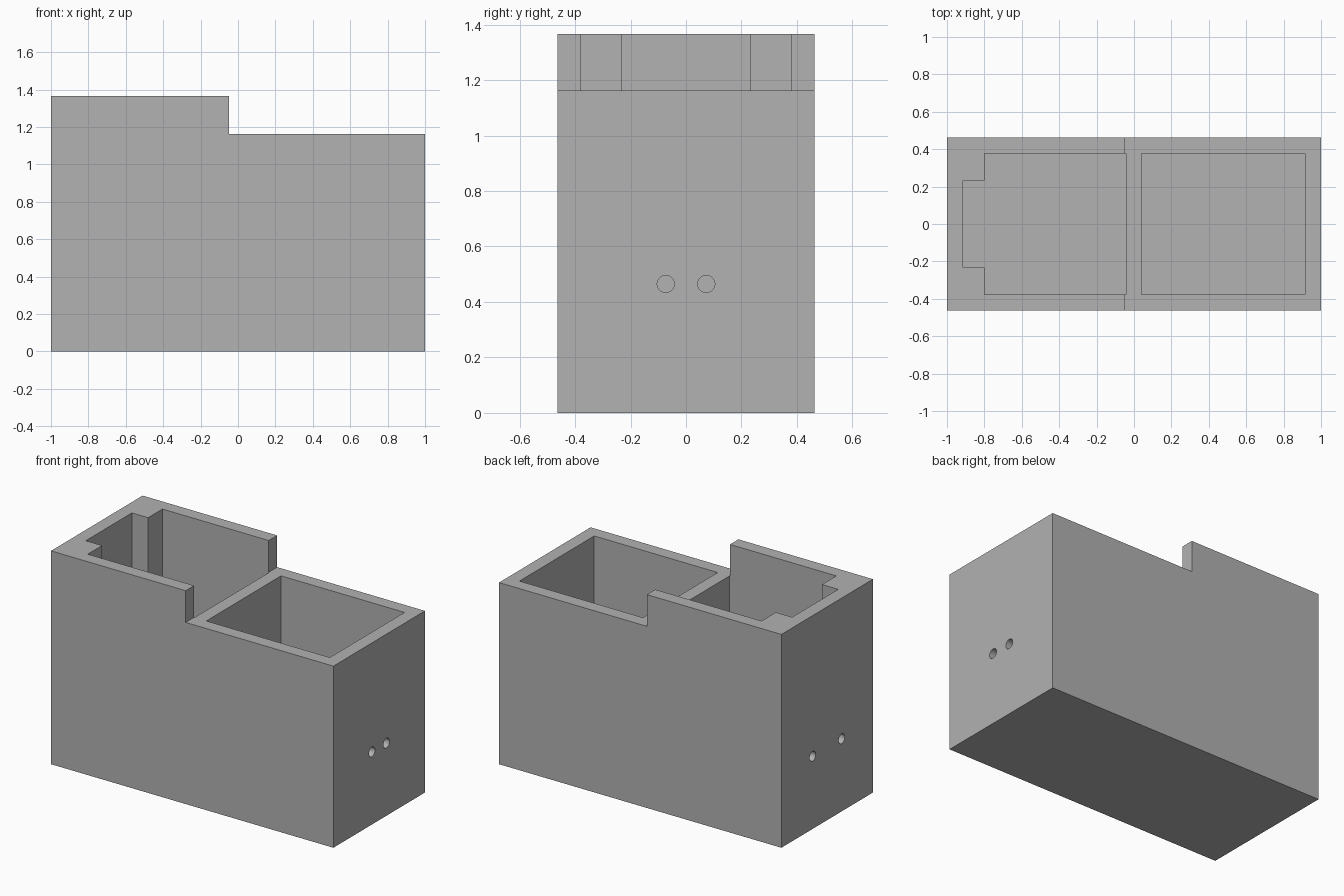
import bpy, bmesh, math
from mathutils import Vector, Matrix

cube = bpy.data.objects.get("Cube")
if cube:
    bpy.data.objects.remove(cube, do_unlink=True)

# Main dimensions
HALF_Y, WALL, FLOOR = 0.463, 0.085, 0.085
LOW, HIGH, STEP_X = 1.163, 1.366, -0.047
INNER_Y = HALF_Y - WALL
HOLE_Z, HOLE_R = 0.465, 0.031

grey = bpy.data.materials.new("plain grey")
grey.use_nodes = True
colour = (0.445, 0.445, 0.445, 1)
grey.diffuse_color = colour
grey.node_tree.nodes["Principled BSDF"].inputs["Base Color"].default_value = colour


def prism(name, points, direction):
    """Extrude a flat outline into a closed solid."""
    bm = bmesh.new()
    face = bm.faces.new([bm.verts.new(p) for p in points])
    top = bmesh.ops.extrude_face_region(bm, geom=[face])["geom"]
    bmesh.ops.translate(bm, vec=Vector(direction),
                        verts=[v for v in top if isinstance(v, bmesh.types.BMVert)])
    bmesh.ops.recalc_face_normals(bm, faces=bm.faces)
    return finish(name, bm)


def finish(name, bm):
    mesh = bpy.data.meshes.new(name)
    bm.to_mesh(mesh)
    bm.free()
    mesh.materials.append(grey)
    obj = bpy.data.objects.new(name, mesh)
    bpy.context.collection.objects.link(obj)
    return obj


def pocket(name, outline):
    return prism(name, [(x, y, FLOOR) for x, y in outline], (0, 0, 2))


def hole(name, x, y):
    """Round hole along x through an end wall."""
    bm = bmesh.new()
    bmesh.ops.create_cone(bm, cap_ends=True, segments=32, radius1=HOLE_R,
                          radius2=HOLE_R, depth=WALL * 1.6,
                          matrix=Matrix.Translation((x, y, HOLE_Z))
                          @ Matrix.Rotation(math.pi / 2, 4, "Y"))
    return finish(name, bm)


# Stepped outer block
side = [(-1, 0), (1, 0), (1, LOW), (STEP_X, LOW), (STEP_X, HIGH), (-1, HIGH)]
body = prism("stepped_box", [(x, -HALF_Y, z) for x, z in side], (0, 2 * HALF_Y, 0))

# Tall compartment with a recess in its end wall
half = [(-0.043, INNER_Y), (-0.8, INNER_Y), (-0.8, 0.233), (-1 + WALL, 0.233)]
cutters = [pocket("tall_pocket_cutter", half + [(x, -y) for x, y in reversed(half)])]

# Low rectangular compartment
cutters.append(pocket("low_pocket_cutter",
                      [(0.04, -INNER_Y), (1 - WALL, -INNER_Y),
                       (1 - WALL, INNER_Y), (0.04, INNER_Y)]))

# Pairs of wire holes in both end walls
for end, spread in ((1, 0.073), (-1, 0.147)):
    for s in (-1, 1):
        cutters.append(hole("wire_hole_cutter", end * (1 - WALL / 2), s * spread))

# Cut everything out of the block
bpy.context.view_layer.objects.active = body
for c in cutters:
    c.hide_render = True
    mod = body.modifiers.new("cut", "BOOLEAN")
    mod.operation = "DIFFERENCE"
    mod.solver = "EXACT"
    mod.object = c
    bpy.ops.object.modifier_apply(modifier=mod.name)
    bpy.data.objects.remove(c, do_unlink=True)

# Smooth hole walls, sharp box edges
body.select_set(True)
bpy.ops.object.shade_smooth_by_angle(angle=math.radians(30))
